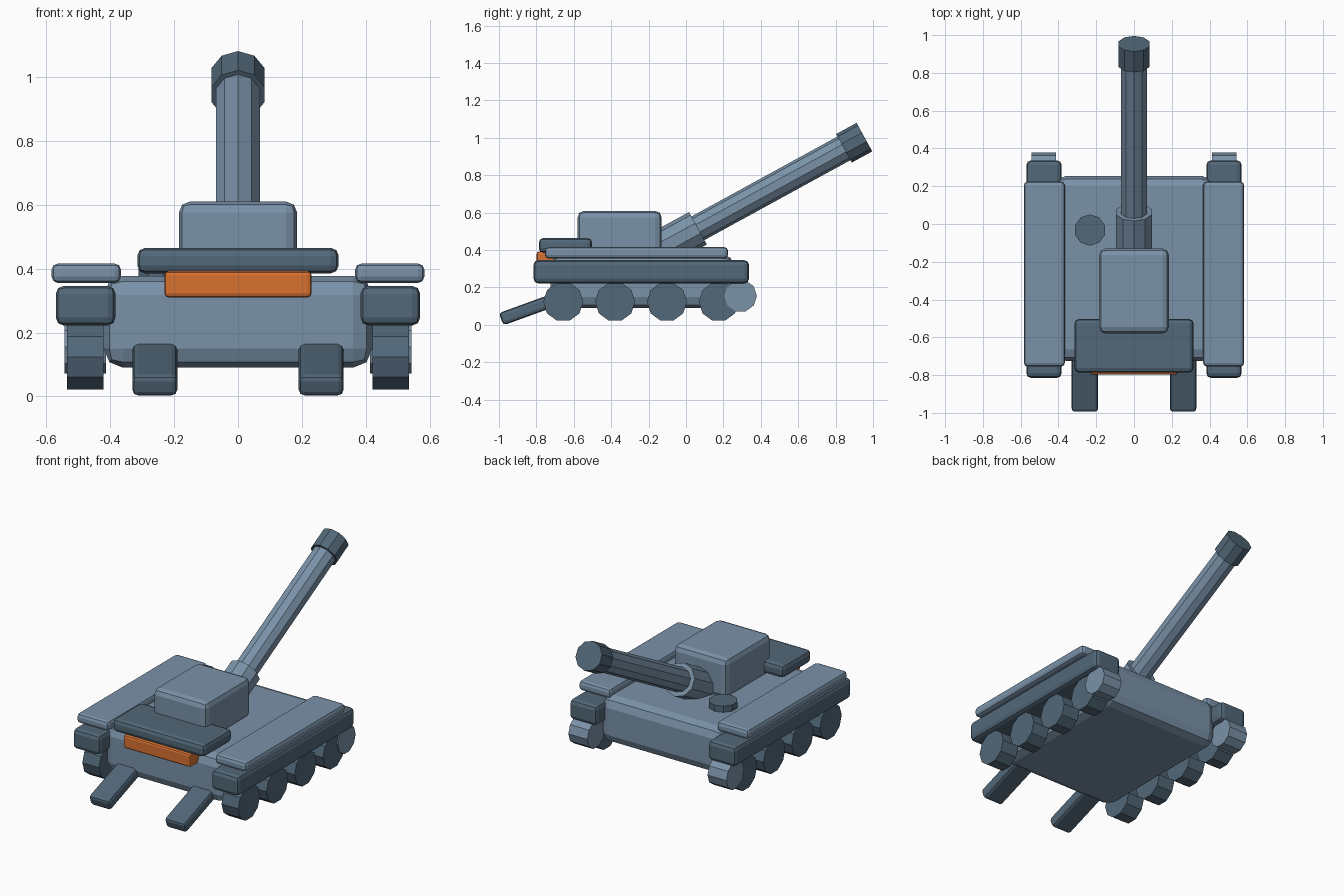
import bpy, bmesh, math
from mathutils import Matrix, Vector

if "Cube" in bpy.data.objects:
    bpy.data.objects.remove(bpy.data.objects["Cube"])


def material(name, color):
    m = bpy.data.materials.new(name)
    m.diffuse_color = (*color, 1)
    m.use_nodes = True
    m.node_tree.nodes["Principled BSDF"].inputs["Base Color"].default_value = m.diffuse_color
    return m


LIGHT = material("light_steel_blue", (0.195, 0.287, 0.392))
DARK = material("dark_slate_blue", (0.084, 0.136, 0.188))
ORANGE = material("orange", (0.69, 0.165, 0.03))


def add(name, bm, mat):
    mesh = bpy.data.meshes.new(name)
    bm.to_mesh(mesh)
    bm.free()
    mesh.materials.append(mat)
    ob = bpy.data.objects.new(name, mesh)
    bpy.context.collection.objects.link(ob)
    return ob


def box(name, x, y, z, mat, bevel, tilt=0.0):
    """Rounded box from (min, max) ranges, optionally tilted about x."""
    bm = bmesh.new()
    bmesh.ops.create_cube(bm, size=1)
    bmesh.ops.scale(bm, vec=(x[1] - x[0], y[1] - y[0], z[1] - z[0]), verts=bm.verts)
    bmesh.ops.rotate(bm, matrix=Matrix.Rotation(tilt, 3, 'X'), verts=bm.verts)
    ob = add(name, bm, mat)
    ob.location = (sum(x) / 2, sum(y) / 2, sum(z) / 2)
    mod = ob.modifiers.new("rounded_edges", 'BEVEL')
    mod.width = bevel
    mod.segments = 2
    return ob


def cylinder(name, center, radius, depth, mat, rotation):
    """Ten-sided flat-faced cylinder."""
    bm = bmesh.new()
    bmesh.ops.create_cone(bm, cap_ends=True, segments=10, radius1=radius,
                          radius2=radius, depth=depth)
    bmesh.ops.rotate(bm, matrix=rotation, verts=bm.verts)
    ob = add(name, bm, mat)
    ob.location = center
    return ob


# Hull and upper body
box("hull", (-0.42, 0.42), (-0.725, 0.255), (0.09, 0.377), LIGHT, 0.06)
box("cabin", (-0.185, 0.185), (-0.58, -0.13), (0.36, 0.61), LIGHT, 0.035)
box("front_deck_plate", (-0.315, 0.315), (-0.787, -0.502), (0.385, 0.465), DARK, 0.025)
box("front_light_bar", (-0.23, 0.23), (-0.798, -0.69), (0.31, 0.392), ORANGE, 0.012)
cylinder("hatch", (-0.233, -0.032, 0.388), 0.083, 0.055, DARK, Matrix.Identity(3))

# Running gear and support arms, mirrored left and right
axle = Matrix.Rotation(math.pi / 2, 3, 'Y')
for side, s in (("left", -1), ("right", 1)):
    def span(a, b):
        return tuple(sorted((s * a, s * b)))
    box(f"fender_{side}", span(0.366, 0.583), (-0.755, 0.225), (0.355, 0.416), LIGHT, 0.02)
    box(f"track_{side}", span(0.383, 0.57), (-0.815, 0.337), (0.222, 0.346), DARK, 0.025)
    for i in range(4):
        cylinder(f"road_wheel_{side}_{i + 1}", (s * 0.478, -0.656 + i * 0.277, 0.124),
                 0.107, 0.115, DARK, axle)
    cylinder(f"rear_wheel_{side}", (s * 0.478, 0.292, 0.155), 0.087, 0.13, LIGHT, axle)
    box(f"support_arm_{side}", span(0.19, 0.33), (-0.999, -0.639), (0.057, 0.127),
        DARK, 0.018, math.radians(20))

# Raised barrel: sleeve, tube and muzzle along one tilted axis
angle = math.radians(28.7)
aim = Vector((0, math.cos(angle), math.sin(angle)))
tip = Vector((0, 0.954, 1.004))
# cylinder z-axis points along the aim, with one corner on top
tilt = Matrix.Rotation(angle - math.pi / 2, 3, 'X')
flip = tilt @ Matrix.Rotation(math.pi, 3, 'Z')
for name, start, end, radius, mat in (
        ("barrel_sleeve", 1.30, 1.015, 0.099, LIGHT),
        ("barrel", 1.10, 0.06, 0.072, LIGHT),
        ("muzzle", 0.125, 0.0, 0.087, DARK)):
    cylinder(name, tip - aim * (start + end) / 2, radius, start - end, mat, flip)
